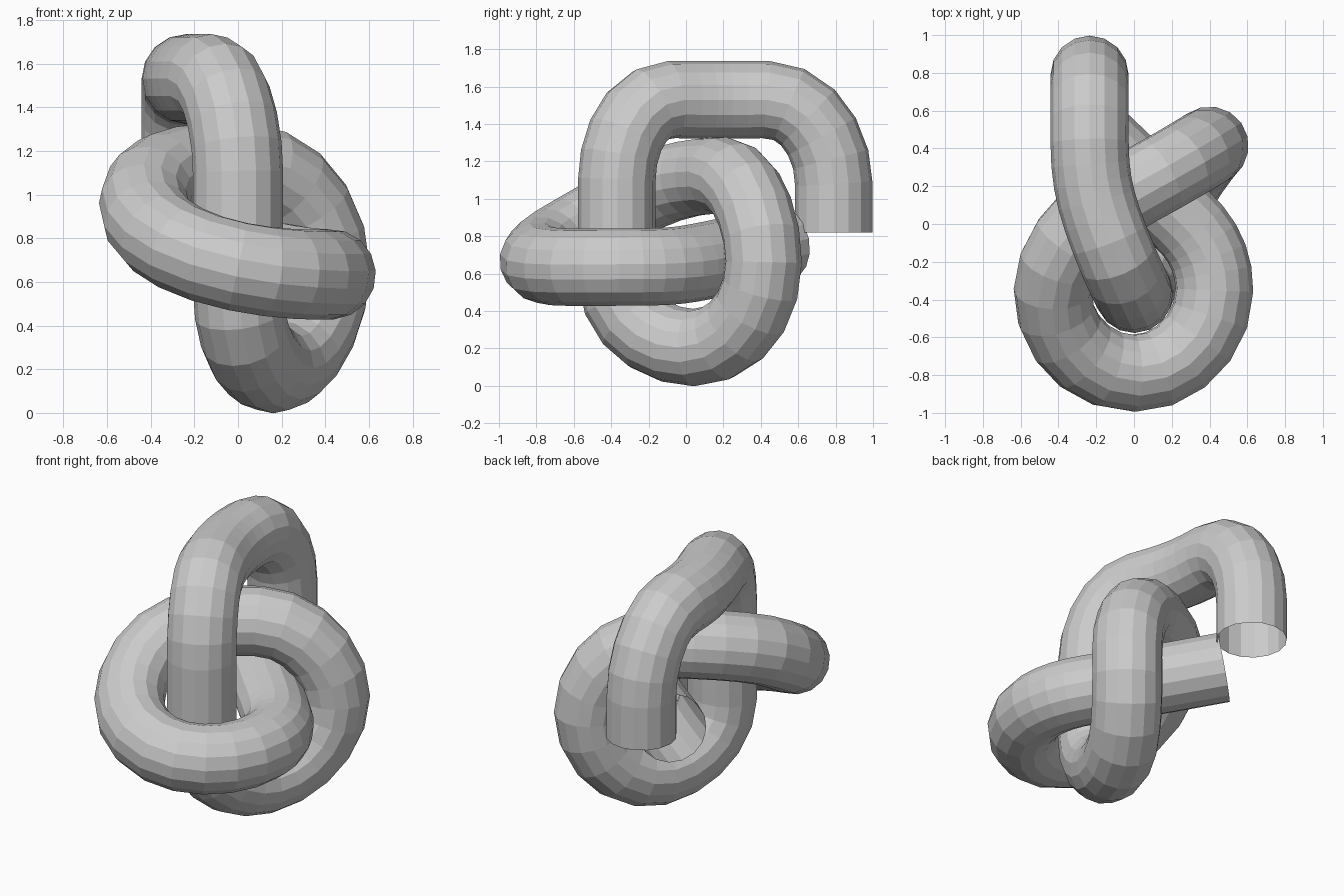
import bpy
from mathutils import Vector

if "Cube" in bpy.data.objects:
    bpy.data.objects.remove(bpy.data.objects["Cube"])

# Centre line of the knotted pipe: (position, direction of travel)
path = [
    ((-0.235, 0.79, 0.82), (0, 0, 1)),          # open end facing down
    ((-0.235, 0.79, 1.08), (0, 0, 1)),
    ((-0.235, 0.43, 1.53), (0, -1, 0)),         # top of the hook
    ((-0.13, -0.08, 1.53), (0.36, -0.93, 0)),
    ((0.0, -0.37, 1.10), (0.0, 0, -1)),         # straight front column
    ((0.0, -0.37, 0.58), (0.0, 0, -1)),
    ((0.16, 0.04, 0.205), (0.40, 0.92, 0)),     # lowest point
    ((0.40, 0.415, 0.66), (0, 0, 1)),           # back right of the loop
    ((0.01, 0.19, 1.125), (-0.88, -0.47, 0)),   # top of the loop
    ((-0.43, -0.35, 0.96), (-0.03, -0.85, -0.52)),
    ((0.0, -0.79, 0.67), (0.97, 0, -0.2)),      # front of the ring
    ((0.425, -0.35, 0.635), (0, 1, 0)),
    ((0.25, 0.03, 0.655), (-0.72, 0.68, 0.12)),
    ((-0.255, 0.51, 0.765), (-0.72, 0.68, 0.17)),  # open end at the back
]

# Bezier pipe with open ends and flat faces
curve = bpy.data.curves.new("knotted_pipe", "CURVE")
curve.dimensions = "3D"
curve.bevel_depth = 0.207
curve.bevel_resolution = 6
curve.resolution_u = 5
curve.use_fill_caps = False
spline = curve.splines.new("BEZIER")
spline.bezier_points.add(len(path) - 1)
spline.use_smooth = False

pts = [Vector(p) for p, _ in path]
for i, (p, d) in enumerate(path):
    bp = spline.bezier_points[i]
    d = Vector(d).normalized()
    before = (pts[i] - pts[max(i - 1, 0)]).length or 0.2
    after = (pts[min(i + 1, len(pts) - 1)] - pts[i]).length or 0.2
    bp.handle_left_type = bp.handle_right_type = "FREE"
    bp.co = pts[i]
    bp.handle_left = pts[i] - d * before * 0.38
    bp.handle_right = pts[i] + d * after * 0.38

pipe = bpy.data.objects.new("knotted_pipe", curve)
bpy.context.collection.objects.link(pipe)
bpy.context.view_layer.objects.active = pipe
pipe.select_set(True)
bpy.ops.object.convert(target="MESH")
bpy.ops.object.shade_flat()
